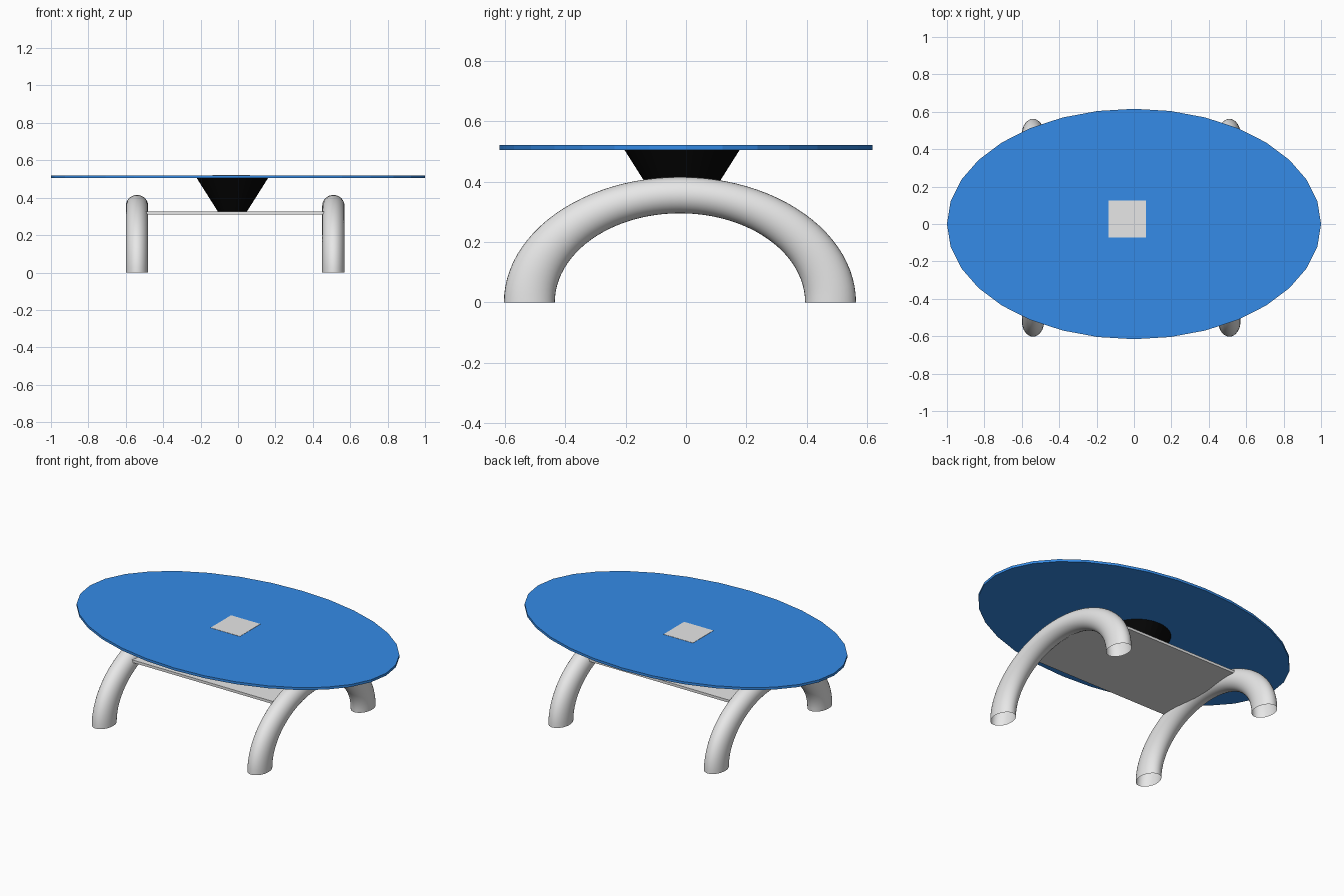
import bpy, bmesh, math
from mathutils import Matrix

if "Cube" in bpy.data.objects:
    bpy.data.objects.remove(bpy.data.objects["Cube"])


def material(name, rgb):
    m = bpy.data.materials.new(name)
    m.diffuse_color = (*rgb, 1)
    m.use_nodes = True
    m.node_tree.nodes["Principled BSDF"].inputs["Base Color"].default_value = m.diffuse_color
    return m


GREY = material("light_grey", (0.8, 0.8, 0.8))
BLUE = material("blue", (0.035, 0.26, 0.8))
BLACK = material("black", (0.002, 0.002, 0.002))


def finish(name, bm, mat, smooth=False):
    bmesh.ops.recalc_face_normals(bm, faces=bm.faces)
    for f in bm.faces:
        f.smooth = smooth
    me = bpy.data.meshes.new(name)
    bm.to_mesh(me)
    bm.free()
    me.materials.append(mat)
    ob = bpy.data.objects.new(name, me)
    bpy.context.collection.objects.link(ob)
    return ob


def box(name, x0, x1, y0, y1, z0, z1, mat):
    bm = bmesh.new()
    bmesh.ops.create_cube(bm, size=1, matrix=Matrix.Translation(
        ((x0 + x1) / 2, (y0 + y1) / 2, (z0 + z1) / 2))
        @ Matrix.Diagonal((x1 - x0, y1 - y0, z1 - z0, 1)))
    return finish(name, bm, mat)


def frustum(name, centre, z0, z1, r0, r1, mat, y_scale=1):
    bm = bmesh.new()
    bmesh.ops.create_cone(bm, cap_ends=True, segments=32, radius1=r0, radius2=r1,
                          depth=z1 - z0)
    # start the ring with a corner on the x axis
    bm.transform(Matrix.Translation((*centre, (z0 + z1) / 2))
                 @ Matrix.Diagonal((1, y_scale, 1, 1)))
    return finish(name, bm, mat)


def arch(name, x, y, major, minor, y_scale):
    # open-ended half torus, stretched along y
    bm = bmesh.new()
    rings, sides = 48, 32
    grid = []
    for i in range(rings + 1):
        a = math.pi * i / rings
        ring = []
        for j in range(sides):
            b = 2 * math.pi * j / sides
            r = major + minor * math.cos(b)
            ring.append(bm.verts.new((x + minor * math.sin(b),
                                      y + y_scale * r * math.cos(a),
                                      r * math.sin(a))))
        grid.append(ring)
    for p, q in zip(grid, grid[1:]):
        for j in range(sides):
            k = (j + 1) % sides
            bm.faces.new((p[j], p[k], q[k], q[j]))
    return finish(name, bm, GREY, smooth=True)


# Oval top with inlaid square
frustum("table_top", (0, 0), 0.505, 0.52, 1, 1, BLUE, y_scale=0.616)
box("top_square", -0.135, 0.063, -0.072, 0.126, 0.517, 0.5215, GREY)

# Pedestal between shelf and top
frustum("pedestal", (-0.03, -0.013), 0.322, 0.507, 0.075, 0.192, BLACK)

# Shelf joining the two arched legs
box("shelf", -0.50, 0.47, -0.32, 0.28, 0.309, 0.325, GREY)
for side, x in (("left", -0.54), ("right", 0.51)):
    arch(side + "_arch_leg", x, -0.02, 0.355, 0.06, 1.403)
